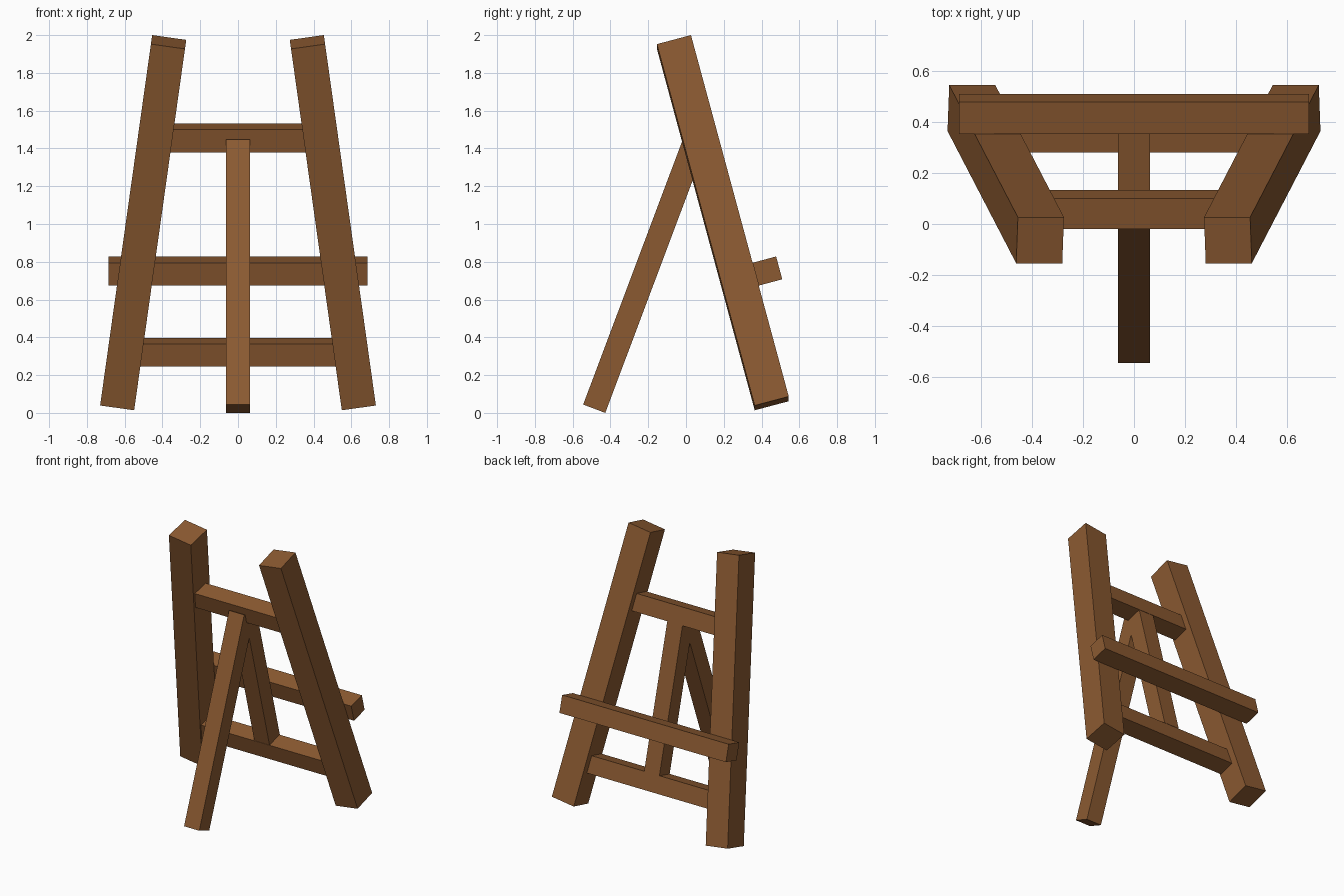
import bpy
import bmesh
from math import radians, sin, cos
from mathutils import Matrix, Euler, Vector

cube = bpy.data.objects.get("Cube")
if cube:
    bpy.data.objects.remove(cube, do_unlink=True)

# Single brown wood colour
WOOD = (0.26, 0.102, 0.031, 1.0)
wood = bpy.data.materials.new("brown_wood")
wood.use_nodes = True
wood.diffuse_color = WOOD
bsdf = next(n for n in wood.node_tree.nodes if n.type == 'BSDF_PRINCIPLED')
bsdf.inputs["Base Color"].default_value = WOOD

LEAN = 15     # backward lean of the frame, degrees
SPLAY = 8     # sideways splay of the front legs
PROP = 20.6   # lean of the rear prop
BAR = 0.125   # thickness of the thin timbers


def beam(name, size, centre, lean=LEAN, splay=0):
    """A square-edged timber leaning about x, then splayed about y."""
    mesh = bpy.data.meshes.new(name)
    bm = bmesh.new()
    bmesh.ops.create_cube(bm, size=1, matrix=Matrix.Diagonal((*size, 1)))
    bm.to_mesh(mesh)
    bm.free()
    mesh.materials.append(wood)
    obj = bpy.data.objects.new(name, mesh)
    obj.location = centre
    obj.rotation_euler = Euler((radians(lean), radians(splay), 0))
    bpy.context.collection.objects.link(obj)
    return obj


# Two splayed front legs
for side, name in ((1, "left_leg"), (-1, "right_leg")):
    beam(name, (0.182, 0.1865, 2.0), (side * 0.502, 0.195, 1.007),
         splay=-side * SPLAY)

# Cross bars let into the legs, and the canvas ledge in front
top = Vector((0, 0.056, 1.456))
bottom = Vector((0, 0.356, 0.321))
beam("top_bar", (0.87, BAR, BAR), top)
beam("bottom_bar", (1.19, BAR, BAR), bottom)
beam("canvas_ledge", (1.37, BAR + 0.004, BAR), (0, 0.431, 0.751))

# Upright between the two bars
beam("centre_post", (BAR, BAR, (top - bottom).length - BAR), (top + bottom) / 2)

# Rear prop, its foot resting on the ground
length = 1.5
rise = length / 2 * cos(radians(PROP)) + BAR / 2 * sin(radians(PROP))
beam("rear_prop", (BAR, BAR, length), (0, -0.222, rise), lean=-PROP)
